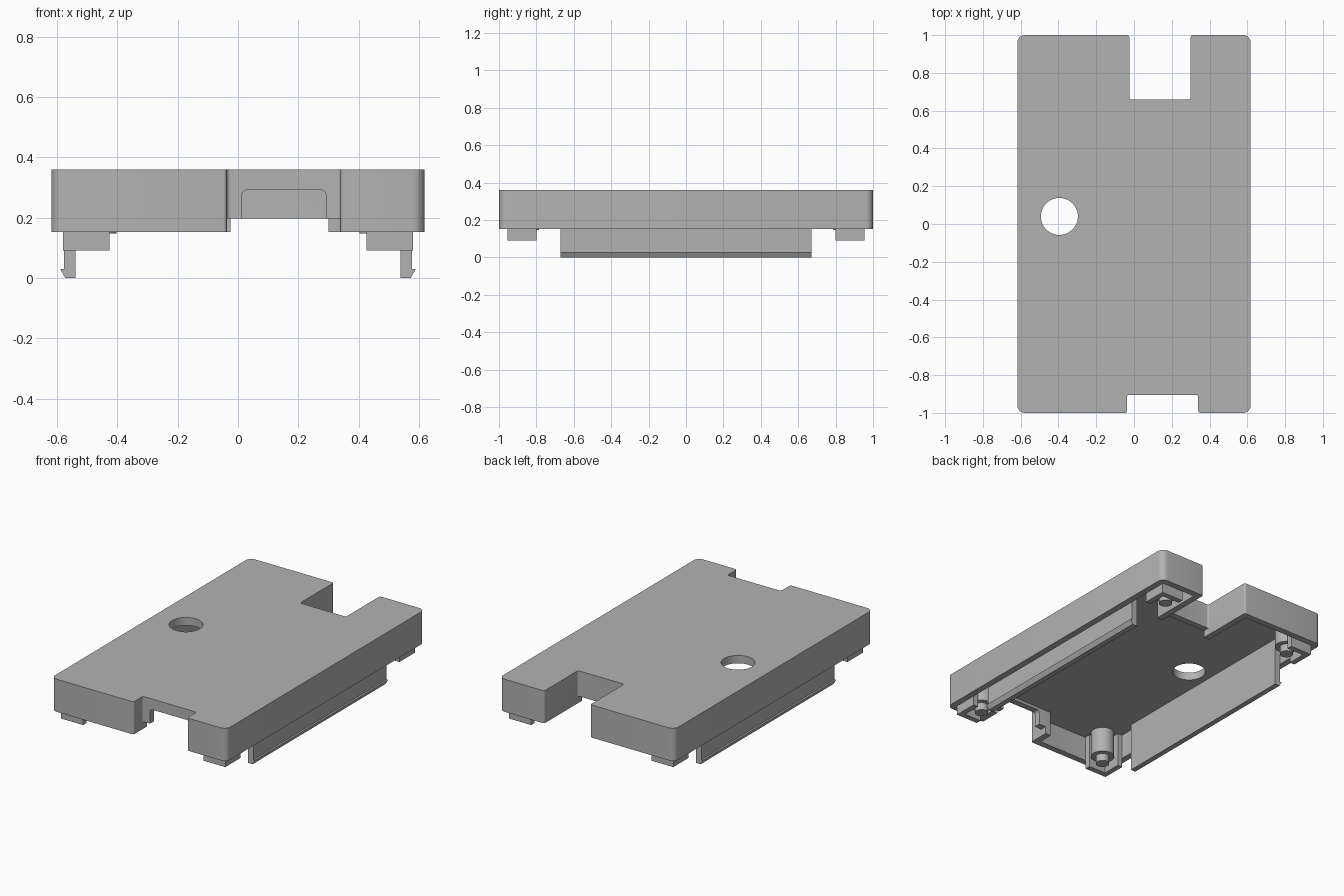
import bpy, bmesh
from math import cos, sin, pi, radians
from mathutils import Vector

if "Cube" in bpy.data.objects:
    bpy.data.objects.remove(bpy.data.objects["Cube"])

grey = bpy.data.materials.new("plain grey")
grey.use_nodes = True
grey.diffuse_color = (0.45, 0.45, 0.45, 1)
grey.node_tree.nodes["Principled BSDF"].inputs["Base Color"].default_value = (0.45, 0.45, 0.45, 1)


def rounded(corners, steps=6):
    """Replace each (x, y, radius) right-angle corner with an arc."""
    pts = []
    for i, (x, y, r) in enumerate(corners):
        p = Vector((x, y))
        if r == 0:
            pts.append(p)
            continue
        a = (Vector(corners[i - 1][:2]) - p).normalized()
        b = (Vector(corners[(i + 1) % len(corners)][:2]) - p).normalized()
        for k in range(steps + 1):
            t = k / steps * pi / 2
            pts.append(p + r * (a * (1 - sin(t)) + b * (1 - cos(t))))
    return pts


def prism(name, pts, lo, hi, axis="z"):
    """Extrude a flat outline between lo and hi along an axis."""
    place = {"z": lambda u, v, w: (u, v, w), "y": lambda u, v, w: (u, w, v)}[axis]
    bm = bmesh.new()
    face = bm.faces.new([bm.verts.new(place(u, v, lo)) for u, v in pts])
    out = bmesh.ops.extrude_face_region(bm, geom=[face])
    shift = Vector(place(0, 0, hi - lo))
    bmesh.ops.translate(bm, verts=[g for g in out["geom"] if isinstance(g, bmesh.types.BMVert)], vec=shift)
    bmesh.ops.recalc_face_normals(bm, faces=bm.faces)
    mesh = bpy.data.meshes.new(name)
    bm.to_mesh(mesh)
    bm.free()
    mesh.materials.append(grey)
    ob = bpy.data.objects.new(name, mesh)
    bpy.context.collection.objects.link(ob)
    return ob


def rect(x0, x1, y0, y1):
    return [(x0, y0), (x1, y0), (x1, y1), (x0, y1)]


def circle(x, y, r, n=48):
    return [(x + r * cos(2 * pi * k / n), y + r * sin(2 * pi * k / n)) for k in range(n)]


def smooth(ob):
    bpy.ops.object.select_all(action="DESELECT")
    bpy.context.view_layer.objects.active = ob
    ob.select_set(True)
    bpy.ops.object.shade_smooth_by_angle(angle=radians(30))


def cut(ob, cutter):
    """Subtract the cutter, apply and discard it."""
    cutter.hide_render = True
    mod = ob.modifiers.new("cut", "BOOLEAN")
    mod.operation, mod.solver, mod.object = "DIFFERENCE", "EXACT", cutter
    bpy.ops.object.select_all(action="DESELECT")
    bpy.context.view_layer.objects.active = ob
    ob.select_set(True)
    bpy.ops.object.modifier_apply(modifier=mod.name)
    bpy.data.objects.remove(cutter)


def outline(t, r, rn):
    """Notched cover outline, moved inward by t."""
    X, Y = 0.618 - t, 1 - t
    return rounded([
        (-X, -Y, r), (-0.037 - t, -Y, rn), (-0.037 - t, -0.905 + t, rn), (0.34 + t, -0.905 + t, rn),
        (0.34 + t, -Y, rn), (X, -Y, r), (X, Y, r), (0.3 + t, Y, rn),
        (0.3 + t, 0.66 - t, rn), (-0.025 - t, 0.66 - t, rn), (-0.025 - t, Y, rn), (-X, Y, r)])


BASE, ROOF, TOP = 0.152, 0.31, 0.36
WALL = 0.04

# Hollow cover with two notches
cover = prism("cover_shell", outline(0, 0.04, 0.012), BASE, TOP)
cut(cover, prism("cavity_cutter", outline(WALL, 0.01, 0.005), 0.05, ROOF))
cut(cover, prism("hole_cutter", circle(-0.395, 0.04, 0.098), 0.2, 0.5))

# Shorter walls inside the notches and the rounded front opening
cut(cover, prism("front_notch_cutter", rect(-0.037, 0.34, -1.1, -0.86), 0.1, 0.198))
cut(cover, prism("back_notch_cutter", rect(-0.025, 0.3, 0.615, 1.1), 0.1, 0.198))
opening = rounded([(0.012, 0.1, 0), (0.292, 0.1, 0), (0.292, 0.292, 0.02), (0.012, 0.292, 0.02)])
cut(cover, prism("opening_cutter", opening, -0.93, -0.85, "y"))
smooth(cover)

for sx, side in ((-1, "right"), (1, "left")):
    # Long snap clip with a barbed lower edge
    clip = [(0.538, ROOF + 0.01), (0.538, 0), (0.572, 0), (0.589, 0.03), (0.577, 0.03), (0.577, ROOF + 0.01)]
    prism(side + "_snap_clip", [(sx * x, z) for x, z in clip], -0.67, 0.67, "y")

    for sy, end in ((-1, "front"), (1, "back")):
        # Corner bracket, post and locating pin
        ell = [(0.425, 0.955), (0.579, 0.955), (0.579, 0.8), (0.545, 0.8), (0.545, 0.92), (0.425, 0.92)]
        tag = end + "_" + side
        prism(tag + "_corner_bracket", [(sx * x, sy * y) for x, y in ell], 0.092, ROOF + 0.01)
        post = (sx * 0.472, sy * 0.855)
        smooth(prism(tag + "_post", circle(*post, 0.07, 32), 0.148, ROOF + 0.01))
        smooth(prism(tag + "_pin", circle(*post, 0.04, 32), 0.1, 0.15))
